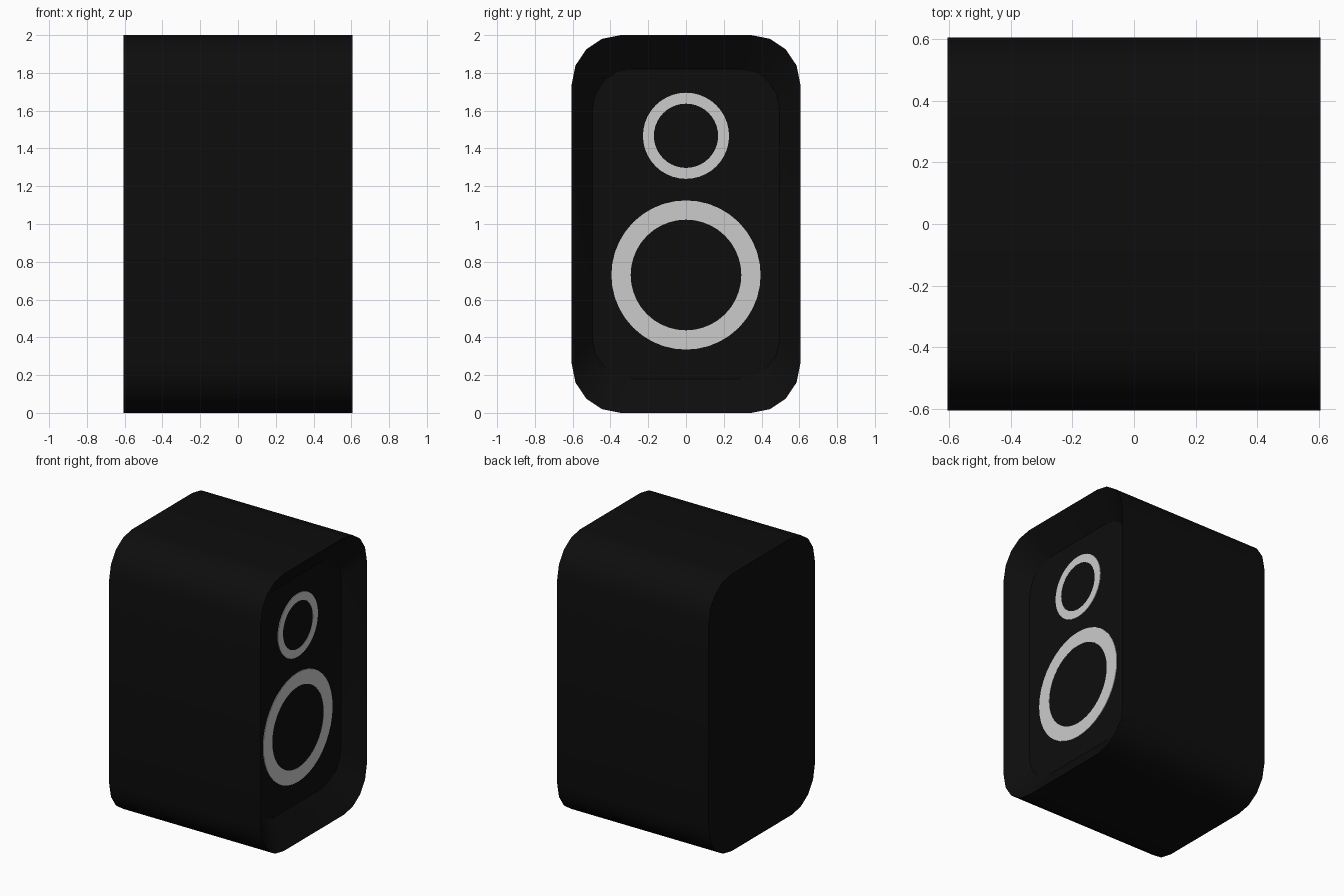
import bpy, bmesh, math

if "Cube" in bpy.data.objects:
    bpy.data.objects.remove(bpy.data.objects["Cube"])

HALF_X, HALF_Y, HEIGHT, RADIUS = 0.605, 0.605, 2.0, 0.26
PANEL_X, PANEL_SCALE = 0.475, 0.82

black = bpy.data.materials.new("black")
black.diffuse_color = (0.004, 0.004, 0.004, 1)
black.use_nodes = True
black.node_tree.nodes["Principled BSDF"].inputs["Base Color"].default_value = black.diffuse_color


def finish(name, bm, mat=None):
    bmesh.ops.recalc_face_normals(bm, faces=bm.faces)
    me = bpy.data.meshes.new(name)
    bm.to_mesh(me)
    bm.free()
    ob = bpy.data.objects.new(name, me)
    bpy.context.collection.objects.link(ob)
    if mat:
        me.materials.append(mat)
    bpy.ops.object.select_all(action='DESELECT')
    ob.select_set(True)
    bpy.context.view_layer.objects.active = ob
    bpy.ops.object.shade_smooth_by_angle(angle=math.radians(26))
    return ob


def bridge(bm, a, b):
    n = len(a)
    for i in range(n):
        j = (i + 1) % n
        bm.faces.new((a[i], a[j], b[j], b[i]))


def rounded_loop(bm, x, scale):
    # Rounded rectangle in the YZ plane, four segments per corner
    loop = []
    cy, cz = HALF_Y - RADIUS, HEIGHT / 2 - RADIUS
    for k, (sy, sz) in enumerate(((1, 1), (-1, 1), (-1, -1), (1, -1))):
        for i in range(5):
            a = math.radians(90 * k + 22.5 * i)
            y = sy * cy + RADIUS * math.cos(a)
            z = sz * cz + RADIUS * math.sin(a)
            loop.append(bm.verts.new((x, y * scale, HEIGHT / 2 + z * scale)))
    return loop


def circle_loop(bm, x, z, r, n=40):
    return [bm.verts.new((x, r * math.cos(2 * math.pi * i / n),
                          z + r * math.sin(2 * math.pi * i / n))) for i in range(n)]


# Cabinet with a dished baffle on the +x side
bm = bmesh.new()
back = rounded_loop(bm, -HALF_X, 1)
lip = rounded_loop(bm, HALF_X, 1)
panel = rounded_loop(bm, PANEL_X, PANEL_SCALE)
bm.faces.new(back)
bridge(bm, back, lip)
bridge(bm, lip, panel)
bm.faces.new(panel)
finish("cabinet", bm, black)

# Drivers: thin pale ring around a flat dark cone
for name, z, outer, inner in (("woofer", 0.73, 0.395, 0.293),
                              ("tweeter", 1.467, 0.228, 0.17)):
    x0, x1 = PANEL_X - 0.005, PANEL_X + 0.004
    bm = bmesh.new()
    loops = [circle_loop(bm, x, z, r) for x, r in
             ((x0, outer), (x1, outer), (x1, inner), (x0, inner))]
    for i in range(4):
        bridge(bm, loops[i], loops[(i + 1) % 4])
    finish(name + "_ring", bm)

    bm = bmesh.new()
    rear = circle_loop(bm, x0, z, inner)
    face = circle_loop(bm, x1 - 0.001, z, inner)
    bridge(bm, rear, face)
    bm.faces.new(rear)
    bm.faces.new(face)
    finish(name + "_cone", bm, black)
